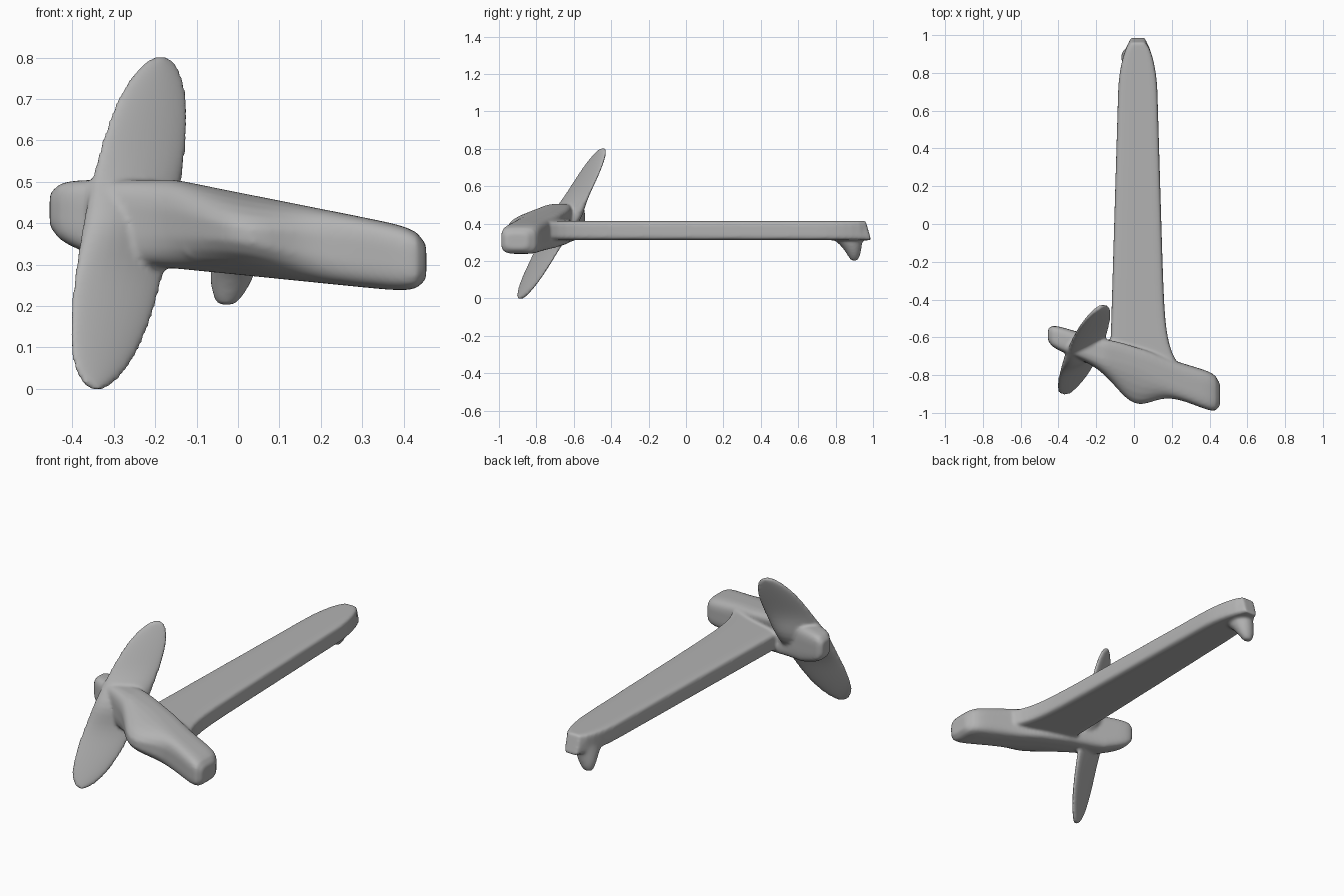
import bpy
import bmesh
from math import cos, sin, exp, pi, sqrt, copysign
from mathutils import Vector

if "Cube" in bpy.data.objects:
    bpy.data.objects.remove(bpy.data.objects["Cube"], do_unlink=True)

SIDES = 24
STEPS = 40
GREY = (0.45, 0.45, 0.45, 1)

grey = bpy.data.materials.new("plain_grey")
grey.use_nodes = True
grey.diffuse_color = GREY
grey.node_tree.nodes["Principled BSDF"].inputs["Base Color"].default_value = GREY


def soft_power(value, squareness):
    return copysign(abs(value) ** (2 / squareness), value)


def section(bm, centre, across, up, squareness=2, bow=0):
    """Superellipse ring; bow pushes its top and bottom along the across axis."""
    centre, across, up = Vector(centre), Vector(across), Vector(up)
    ring = []
    for i in range(SIDES):
        angle = 2 * pi * (i + 0.5) / SIDES
        c = soft_power(cos(angle), squareness)
        s = soft_power(sin(angle), squareness)
        shift = across.normalized() * bow * s * s
        ring.append(bm.verts.new(centre + across * c + up * s + shift))
    return ring


def loft(bm, section_rule, start, end):
    """Sweep a section rule from start to end and close both ends."""
    rings = [section_rule(bm, start + (end - start) * i / STEPS) for i in range(STEPS + 1)]
    faces = [bm.faces.new(rings[0]), bm.faces.new(rings[-1])]
    for ring, following in zip(rings, rings[1:]):
        for i in range(SIDES):
            j = (i + 1) % SIDES
            faces.append(bm.faces.new((ring[i], ring[j], following[j], following[i])))
    bmesh.ops.recalc_face_normals(bm, faces=faces)


def shaft(bm, y):
    """Long flat shaft: tapers to a round slanted tip, flares into the bar."""
    tip = max(0, (y - 0.7) / 0.3)
    flare = 0.06 * exp(-10 * (y + 0.8))
    width = (0.125 - 0.03 * y) * sqrt(1 - tip * tip) + flare
    lean = -0.03 * tip ** 8
    return section(bm, (0.02 + flare, y, 0.363), (width, 0, 0), (0, lean, 0.052), 7)


def peg(bm, t):
    """Small rounded peg under the tip, spreading where it meets the shaft."""
    roundness = sqrt(t * (2 - t))
    width = 0.06 * roundness
    depth = 0.05 * roundness + 0.06 * t ** 3
    centre = (0.03 * (t - 1), 0.9 - 0.05 * t * t, 0.195 + 0.15 * t)
    return section(bm, centre, (width, 0, 0), (0, depth, 0))


def bar(bm, x):
    """Slanted cross bar with a swollen middle lip and blunt ends."""
    bump = exp(-50 * x * x)
    blunt = (1 - (abs(x) / 0.46) ** 16) ** (1 / 3)
    back = -0.66 - 0.3 * x
    front = -0.83 - 0.4 * x - 0.12 * bump
    top = min(0.505, 0.475 - 0.2 * x)
    bottom = max(0.275 - 0.1 * x, 0.2 - 0.35 * x)
    centre = (x, (front + back) / 2, (top + bottom) / 2)
    depth = blunt * (back - front) / 2
    height = blunt * (top - bottom) / 2
    return section(bm, centre, (0, depth, 0), (0, 0, height), 4 - 1.5 * bump, 0.08 * bump)


def blade(bm, angle):
    """Thin leaning blade with round ends and a thick root at the bar."""
    k = cos(angle)
    z = 0.4 + 0.404 * k
    roundness = sqrt(1 - abs(k) ** 3)
    width = 0.11 * roundness
    root = exp(-100 * (z - 0.42) ** 2)
    thickness = 0.012 + 0.012 * roundness + 0.04 * root
    centre = (0.19 * z - 0.34, 0.55 * z - 0.885, z)
    return section(bm, centre, (width, 0.55 * width, 0), (0, thickness, 0))


bm = bmesh.new()
loft(bm, shaft, -0.82, 0.975)
loft(bm, peg, 0.05, 1)
loft(bm, bar, -0.455, 0.455)
loft(bm, blade, 0.1, pi - 0.1)

mesh = bpy.data.meshes.new("shaft_bar_and_blade")
bm.to_mesh(mesh)
bm.free()
mesh.materials.append(grey)
body = bpy.data.objects.new("shaft_bar_and_blade", mesh)
bpy.context.collection.objects.link(body)

# Fuse the parts into one skin and soften the joints
fuse = body.modifiers.new("fuse", 'REMESH')
fuse.mode = 'VOXEL'
fuse.voxel_size = 0.008
fuse.use_smooth_shade = True
soften = body.modifiers.new("soften", 'SMOOTH')
soften.factor = 0.5
soften.iterations = 8
